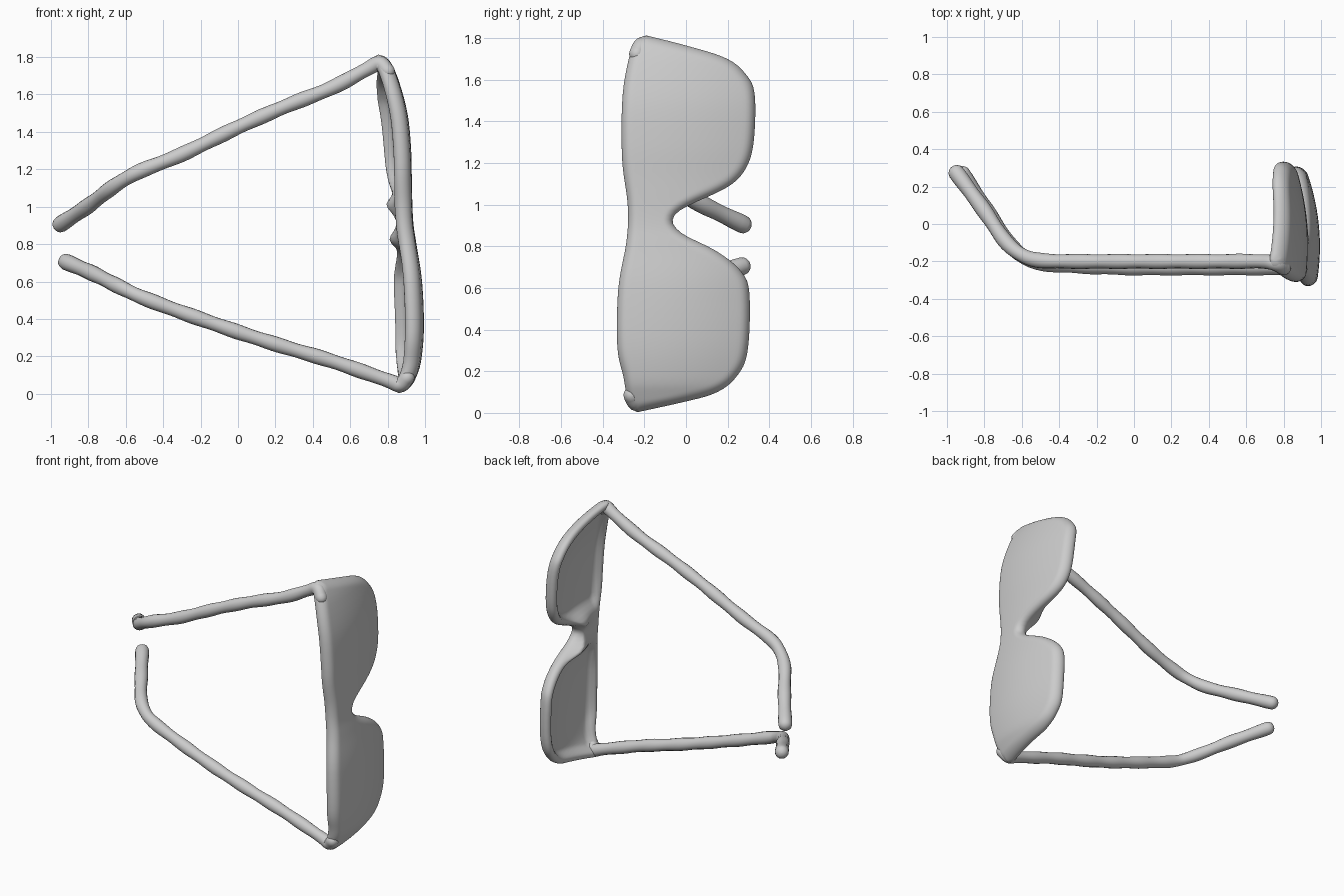
import bpy, bmesh, math
from mathutils import Vector
from mathutils.geometry import intersect_point_line

if "Cube" in bpy.data.objects:
    bpy.data.objects.remove(bpy.data.objects["Cube"])


def smooth_path(pts, n=8):
    """Catmull-Rom samples through the points."""
    P = [Vector(p) for p in pts]
    P = [2 * P[0] - P[1]] + P + [2 * P[-1] - P[-2]]
    out = []
    for i in range(1, len(P) - 2):
        a, b, c, d = P[i - 1:i + 3]
        for k in range(n):
            t = k / n
            out.append(0.5 * (2 * b + (c - a) * t + (2 * a - 5 * b + 4 * c - d) * t * t
                              + (3 * b - a - 3 * c + d) * t ** 3))
    return out + [P[-2]]


def interp(chain, z):
    """First coordinate of a chain at height z."""
    for a, b in zip(chain, chain[1:]):
        if z <= b[1]:
            t = (z - a[1]) / max(b[1] - a[1], 1e-6)
            return a[0] + (b[0] - a[0]) * min(max(t, 0), 1)
    return chain[-1][0]


def ramp(t):
    t = min(max(t, 0), 1)
    return t * t * (3 - 2 * t)


def finish(bm, name):
    """Outward normals, smooth shading, link to the scene."""
    bmesh.ops.recalc_face_normals(bm, faces=bm.faces)
    if bm.calc_volume(signed=True) < 0:
        bmesh.ops.reverse_faces(bm, faces=bm.faces)
    me = bpy.data.meshes.new(name)
    bm.to_mesh(me)
    bm.free()
    me.shade_smooth()
    bpy.context.collection.objects.link(bpy.data.objects.new(name, me))


# Outline of the front in (y, z): brow edge, cheek edge with nose notch
brow = smooth_path([(-.235, .003, 0), (-.275, .04, 0), (-.30, .17, 0), (-.33, .32, 0),
                    (-.325, .6, 0), (-.285, .83, 0), (-.28, 1.0, 0), (-.307, 1.22, 0),
                    (-.305, 1.52, 0), (-.27, 1.72, 0), (-.235, 1.795, 0), (-.19, 1.813, 0)], 5)
cheek = smooth_path([(-.235, .003, 0), (0, .055, 0), (.14, .095, 0), (.235, .165, 0),
                     (.295, .29, 0), (.305, .57, 0), (.265, .68, 0), (.15, .775, 0),
                     (0, .85, 0), (-.05, .89, 0), (-.065, .925, 0), (-.04, .965, 0),
                     (.03, 1.005, 0), (.2, 1.085, 0), (.285, 1.17, 0), (.325, 1.3, 0),
                     (.33, 1.53, 0), (.285, 1.63, 0), (.19, 1.705, 0), (0, 1.765, 0),
                     (-.19, 1.813, 0)], 5)
# Wrap of the front seen from the side: (x, z)
wrap = smooth_path([(.865, 0, 0), (.905, .08, 0), (.934, .17, 0), (.950, .35, 0), (.94, .6, 0),
                    (.91, .8, 0), (.893, .92, 0), (.886, 1.1, 0), (.882, 1.3, 0),
                    (.862, 1.5, 0), (.81, 1.69, 0), (.752, 1.815, 0)], 5)
segs = [s for c in (brow, cheek) for s in zip(c, c[1:])]


def edge_dist(p):
    best = 9
    for a, b in segs:
        q, t = intersect_point_line(p, a, b)
        q = a if t < 0 else b if t > 1 else q
        best = min(best, (p - q).length)
    return best


# Front frame with both lenses: rounded rim, hollowed back, thick bridge
bm = bmesh.new()
NZ, NY, R = 110, 34, .044
front, back = [], []
for i in range(NZ + 1):
    u = i / NZ
    u = .5 * u + .5 * (.5 - .5 * math.cos(math.pi * u))
    z = .003 + 1.81 * u
    y0, y1 = interp(brow, z), interp(cheek, z)
    fr, bk = [], []
    for j in range(NY + 1):
        y = y0 + (y1 - y0) * (.5 - .5 * math.cos(math.pi * j / NY))
        d = 0 if j in (0, NY) else edge_dist(Vector((y, z, 0)))
        h = R * math.sqrt(max(0, 1 - (1 - min(d / R, 1)) ** 2))
        hollow = .036 * ramp((d - .035) / .045) * ramp((abs(z - .92) - .1) / .1)
        pad = .05 * math.exp(-((abs(z - .915) - .09) / .055) ** 2) \
            * math.exp(-((y + .03) / .12) ** 2) * min(1, d / .03)
        bend = .055 + .015 * ramp((.9 - z) / .4)
        x = interp(wrap, z) - bend * ((y + .12) / .4) ** 2
        fr.append(bm.verts.new((x + h, y, z)))
        bk.append(bm.verts.new((x - h + hollow - pad, y, z)))
    front.append(fr)
    back.append(bk)
for g, flip in ((front, 1), (back, -1)):
    for i in range(NZ):
        for j in range(NY):
            bm.faces.new((g[i][j], g[i][j + 1], g[i + 1][j + 1], g[i + 1][j])[::flip])
bmesh.ops.remove_doubles(bm, verts=bm.verts, dist=.0004)
finish(bm, "front_frame")


def arm(name, pts, r=.039, sides=16):
    """Slightly rippled round tube with rounded ends, thicker at the tip."""
    P = smooth_path(pts, 8)
    n = len(P)
    d0, d1 = (P[0] - P[1]).normalized(), (P[-1] - P[-2]).normalized()
    rad, s = [], 0
    for i in range(n):
        s += (P[i] - P[i - 1]).length if i else 0
        rad.append(r * (1 + .05 * math.sin(s * 27)) + .003 * ramp((i / n - .75) / .25))
    angs = [math.radians(a) for a in (25, 50, 70, 88)]
    ring = [(P[0] + d0 * r * math.sin(a), rad[0] * math.cos(a)) for a in reversed(angs)]
    ring += list(zip(P, rad))
    ring += [(P[-1] + d1 * r * math.sin(a), rad[-1] * math.cos(a)) for a in angs]
    bm = bmesh.new()
    loops = []
    nrm = Vector((0, 1, 0))
    for i, (co, rr) in enumerate(ring):
        t = (ring[min(i + 1, len(ring) - 1)][0] - ring[max(i - 1, 0)][0]).normalized()
        nrm = (nrm - t * nrm.dot(t)).normalized()
        b = t.cross(nrm)
        loops.append([bm.verts.new(co + rr * (nrm * math.cos(a) + b * math.sin(a)))
                      for a in (2 * math.pi * k / sides for k in range(sides))])
    for A, B in zip(loops, loops[1:]):
        for k in range(sides):
            m = (k + 1) % sides
            bm.faces.new((A[k], A[m], B[m], B[k]))
    bm.faces.new(loops[0])
    bm.faces.new(loops[-1])
    finish(bm, name)


# Temple arms: rounded hinge corner, straight run, bent ear tip
arm("upper_temple", [(.80, -.235, 1.725), (.755, -.21, 1.765), (.68, -.2, 1.73),
                     (.5, -.2, 1.635), (.25, -.2, 1.535), (0, -.2, 1.425),
                     (-.3, -.2, 1.28), (-.5, -.195, 1.2), (-.6, -.165, 1.15),
                     (-.69, -.09, 1.09), (-.8, .07, 1.005), (-.95, .275, .905)])
arm("lower_temple", [(.905, -.262, .085), (.865, -.24, .05), (.79, -.235, .075),
                     (.5, -.235, .175), (.25, -.235, .25), (0, -.235, .33),
                     (-.3, -.225, .435), (-.5, -.21, .51), (-.59, -.175, .55),
                     (-.67, -.1, .59), (-.78, .06, .645), (-.92, .27, .705)])
